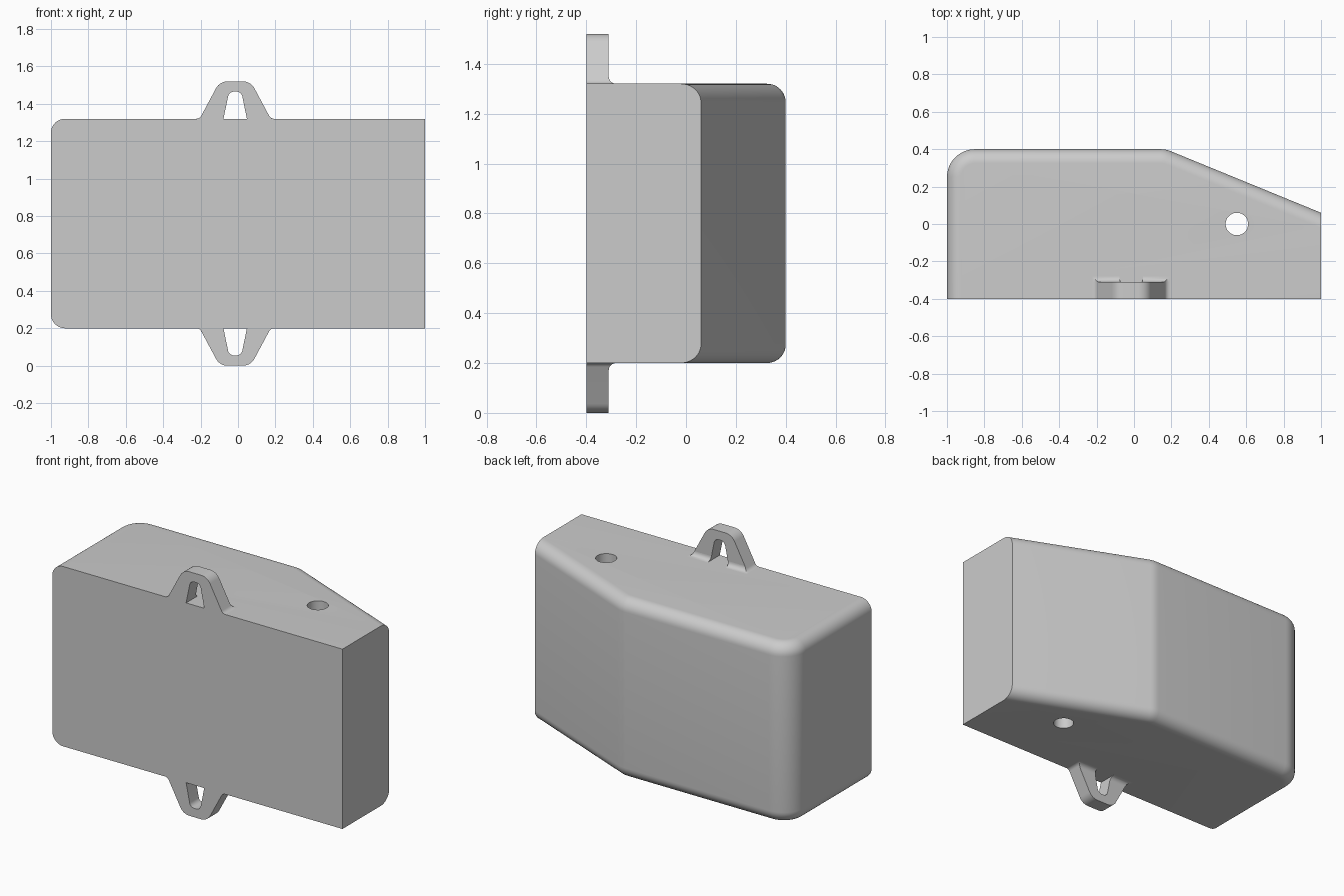
import bpy, bmesh
from math import sin, cos, tan, atan2, pi
from mathutils import Vector

if "Cube" in bpy.data.objects:
    bpy.data.objects.remove(bpy.data.objects["Cube"])


def round_corner(a, p, b, r, n):
    """Points of an arc of radius r replacing corner p between a and b."""
    a, p, b = Vector(a), Vector(p), Vector(b)
    u, v = (a - p).normalized(), (b - p).normalized()
    half = u.angle(v) / 2
    centre = p + (u + v).normalized() * (r / sin(half))
    s = p + u * (r / tan(half)) - centre
    e = p + v * (r / tan(half)) - centre
    w = s.angle(e)
    return [centre + (s * sin(w * (1 - k / n)) + e * sin(w * k / n)) / sin(w)
            for k in range(n + 1)]


def loft(name, rings):
    """Closed skin over a stack of equal-length rings."""
    bm = bmesh.new()
    vs = [[bm.verts.new(p) for p in ring] for ring in rings]
    m = len(vs[0])
    for lo, hi in zip(vs, vs[1:]):
        for i in range(m):
            j = (i + 1) % m
            bm.faces.new((lo[i], lo[j], hi[j], hi[i]))
    bm.faces.new(vs[0][::-1])
    bm.faces.new(vs[-1])
    bmesh.ops.remove_doubles(bm, verts=bm.verts[:], dist=1e-5)
    bmesh.ops.recalc_face_normals(bm, faces=bm.faces[:])
    mesh = bpy.data.meshes.new(name)
    bm.to_mesh(mesh)
    bm.free()
    ob = bpy.data.objects.new(name, mesh)
    bpy.context.collection.objects.link(ob)
    return ob


def activate(ob):
    bpy.ops.object.select_all(action='DESELECT')
    ob.select_set(True)
    bpy.context.view_layer.objects.active = ob


def smooth(ob):
    activate(ob)
    bpy.ops.object.shade_smooth_by_angle(angle=pi / 6)


# Body: outline inset near top and bottom to round the edges
Z0, Z1, MID = 0.2, 1.32, 0.76
EDGE, CORNER, BEND_X, END_Y = 0.075, 0.15, 0.17, 0.06
slope = atan2(0.4 - END_Y, 1 - BEND_X)


def outline(d, z):
    end = (1, END_Y - d / cos(slope))
    bend = (BEND_X - d * tan(slope / 2), 0.4 - d)
    corner = (-1 + d, 0.4 - d)
    foot = (-1 + d, -0.4)
    pts = [(1, -0.4), end]
    pts += round_corner(end, bend, corner, CORNER - d, 4)
    pts += round_corner(bend, corner, foot, CORNER - d, 12)
    pts.append(foot)
    return [(p[0], p[1], z) for p in pts]


N = 10
steps = [(EDGE * (1 - sin(k / N * pi / 2)), EDGE * (1 - cos(k / N * pi / 2)))
         for k in range(N + 1)]
rings = [outline(d, Z0 + h) for d, h in steps]
rings += [outline(d, Z1 - h) for d, h in reversed(steps)]
body = loft("body", rings)

# Through hole
bpy.ops.mesh.primitive_cylinder_add(vertices=48, radius=0.06, depth=2,
                                    location=(0.55, 0, MID))
cutter = bpy.context.object
cutter.hide_render = True
mod = body.modifiers.new("hole", 'BOOLEAN')
mod.operation = 'DIFFERENCE'
mod.solver = 'EXACT'
mod.object = cutter
activate(body)
bpy.ops.object.modifier_apply(modifier=mod.name)
bpy.data.objects.remove(cutter)
smooth(body)

# Mounting loops: half profile (offset from loop centre, height above body)
LX, Y_FRONT, Y_BACK, FILLET = -0.015, -0.4, -0.31, 0.03
base, top = (-0.19, 0), (-0.083, 0.2)
slot_base, slot_top = (-0.0625, 0), (-0.033, 0.145)
outer = round_corner((-0.4, 0), base, top, FILLET, 6)
outer += round_corner(base, top, (0.083, 0.2), 0.07, 8)
inner = [Vector(slot_base)]
inner += round_corner(slot_base, slot_top, (0.033, 0.145), 0.032, 8)


def flip(pts):
    return [Vector((-p[0], p[1])) for p in pts]


def edge_at(pts, h):
    for a, b in zip(pts, pts[1:]):
        if a[1] <= h <= b[1] and b[1] > a[1]:
            return a[0] + (b[0] - a[0]) * (h - a[1]) / (b[1] - a[1])
    return pts[0][0]


profile = outer + flip(outer)[::-1] + flip(inner) + inner[::-1]
for label, s in (("upper", 1), ("lower", -1)):
    def place(u, y, h):
        return (LX + u, y, MID + s * (Z1 - MID + h))

    loop = loft(label + "_mounting_loop",
                [[place(p[0], y, p[1]) for p in profile] for y in (Y_FRONT, Y_BACK)])
    smooth(loop)

    # Concave fillet behind each leg of the loop
    for side, m in (("left", 1), ("right", -1)):
        rows = []
        for k in range(9):
            a = k / 8 * pi / 2
            y, h = Y_BACK + FILLET * (1 - sin(a)), FILLET * (1 - cos(a))
            uo, ui = m * edge_at(outer, h), m * edge_at(inner, h)
            rows.append([place(uo, y, h), place(ui, y, h),
                         place(ui, Y_BACK, h), place(uo, Y_BACK, h)])
        smooth(loft(f"{label}_loop_fillet_{side}", rows))
